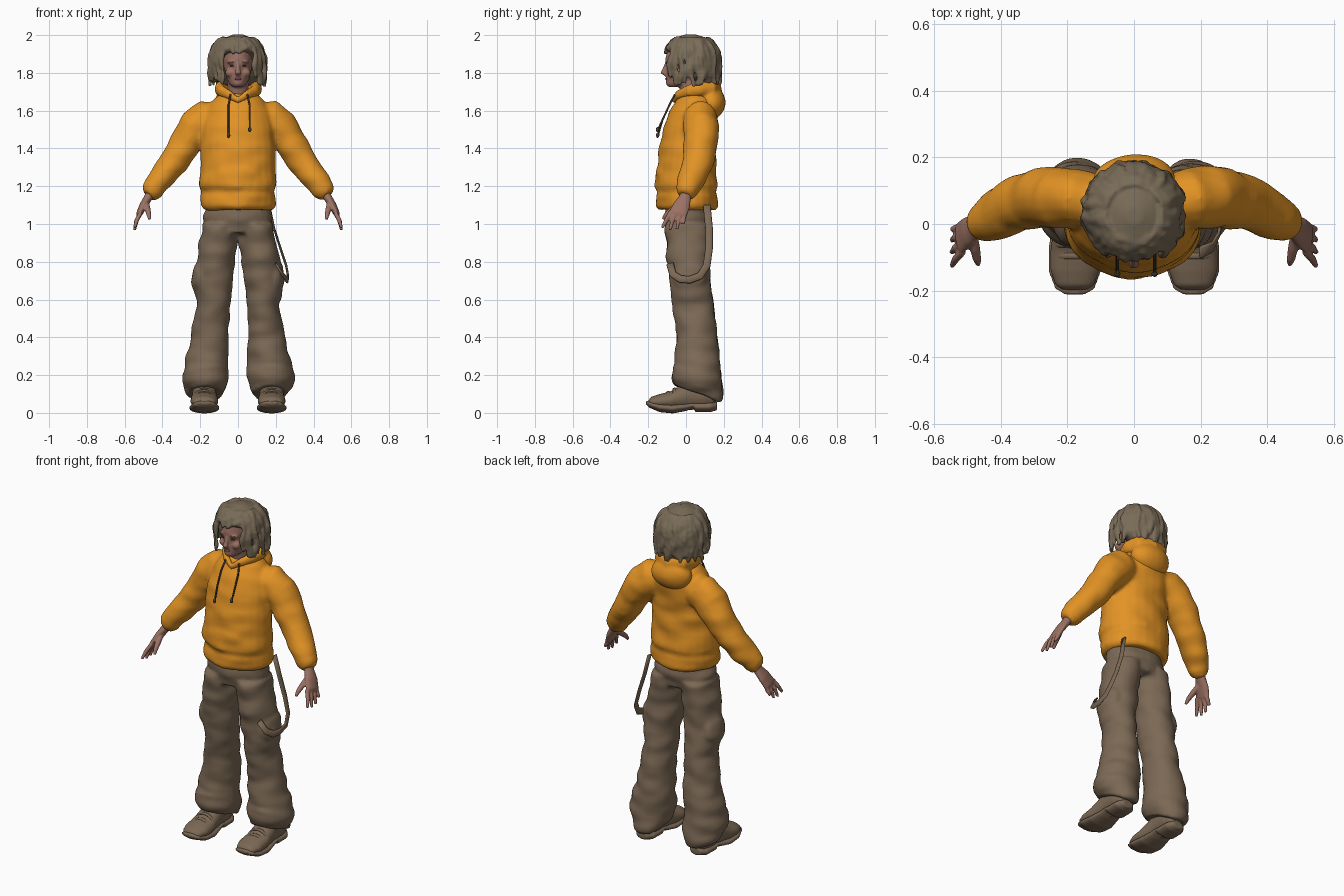
import bpy, bmesh, math, random
from mathutils import Vector, Matrix, noise

random.seed(4)
if "Cube" in bpy.data.objects:
    bpy.data.objects.remove(bpy.data.objects["Cube"])


def material(name, color):
    mat = bpy.data.materials.new(name)
    mat.use_nodes = True
    mat.diffuse_color = (*color, 1)
    shader = mat.node_tree.nodes["Principled BSDF"]
    shader.inputs["Base Color"].default_value = (*color, 1)
    shader.inputs["Roughness"].default_value = .9
    return mat


orange = material("orange_fleece", (.76, .29, .018))
brown = material("brown_canvas", (.2, .14, .09))
hair_brown = material("hair_brown", (.19, .147, .095))
skin = material("skin", (.33, .165, .125))
lip = material("lip_red", (.22, .09, .075))
dark = material("dark_cord", (.06, .045, .03))


def loft(bm, rings, sides=24, closed=False):
    """Skin a list of (centre, u axis, v axis) ellipses."""
    loops = []
    for c, u, v in rings:
        turn = [2 * math.pi * i / sides for i in range(sides)]
        loops.append([bm.verts.new(c + u * math.cos(a) + v * math.sin(a)) for a in turn])
    pairs = list(zip(loops, loops[1:]))
    if closed:
        pairs.append((loops[-1], loops[0]))
    else:
        bm.faces.new(loops[0])
        bm.faces.new(loops[-1])
    for a, b in pairs:
        for i in range(sides):
            j = (i + 1) % sides
            bm.faces.new((a[i], a[j], b[j], b[i]))


def stack(bm, rows, slope=0):
    """Horizontal rings: z, x range, y range; slope tips the lowest rings."""
    rings = []
    for z, x0, x1, y0, y1 in rows:
        tip = slope if z < .25 else 0
        ry = (y1 - y0) / 2
        rings.append((Vector(((x0 + x1) / 2, (y0 + y1) / 2, z)),
                      Vector(((x1 - x0) / 2, 0, 0)), Vector((0, ry, -tip * ry))))
    loft(bm, rings)


def tube(bm, path, radii, ref=(0, 1, 0), sides=16, closed=False):
    """Rings across a path; radii are (across ref, along ref)."""
    pts = [Vector(p) for p in path]
    n, rings = len(pts), []
    for i, p in enumerate(pts):
        nxt = pts[(i + 1) % n] if closed else pts[min(i + 1, n - 1)]
        prev = pts[i - 1] if closed else pts[max(i - 1, 0)]
        t = (nxt - prev).normalized()
        u = t.cross(Vector(ref)).normalized()
        a, b = radii[i]
        rings.append((p, u * a, u.cross(t) * b))
    loft(bm, rings, sides, closed)


def blob(bm, centre, size):
    m = Matrix.Translation(centre) @ Matrix.Diagonal((*size, 1))
    bmesh.ops.create_uvsphere(bm, u_segments=20, v_segments=12, radius=1, matrix=m)


def mirror(bm):
    copy = bmesh.ops.duplicate(bm, geom=bm.verts[:] + bm.edges[:] + bm.faces[:])["geom"]
    verts = [g for g in copy if isinstance(g, bmesh.types.BMVert)]
    bmesh.ops.scale(bm, vec=(-1, 1, 1), verts=verts)


def finish(name, bm, mat, voxel=0, soften=3, folds=0):
    """Make the object, fuse its volumes and add cloth folds."""
    bmesh.ops.recalc_face_normals(bm, faces=bm.faces[:])
    mesh = bpy.data.meshes.new(name)
    bm.to_mesh(mesh)
    bm.free()
    obj = bpy.data.objects.new(name, mesh)
    bpy.context.collection.objects.link(obj)
    if voxel:
        fuse = obj.modifiers.new("fuse", 'REMESH')
        fuse.mode, fuse.voxel_size = 'VOXEL', voxel
        smooth = obj.modifiers.new("soften", 'SMOOTH')
        smooth.factor, smooth.iterations = .5, soften
        deps = bpy.context.evaluated_depsgraph_get()
        obj.data = bpy.data.meshes.new_from_object(obj.evaluated_get(deps))
        obj.modifiers.clear()
        normals = [v.normal.copy() for v in obj.data.vertices]
        for v, nrm in zip(obj.data.vertices, normals):
            v.co += nrm * folds * noise.noise(Vector((v.co.x * 8, v.co.y * 8, v.co.z * 14)))
    obj.data.materials.clear()
    obj.data.materials.append(mat)
    for f in obj.data.polygons:
        f.use_smooth = True
    return obj


# Hoodie: sleeves with bunched cuffs, then the body and pouch pocket
bm = bmesh.new()
tube(bm, [(.1, .06, 1.55), (.17, .075, 1.55), (.22, .08, 1.51), (.27, .08, 1.44), (.335, .065, 1.335),
          (.4, .035, 1.25), (.435, .015, 1.21), (.455, .005, 1.175), (.475, -.005, 1.15)],
     [(.09, .08), (.107, .09), (.1, .095), (.085, .092), (.077, .085),
      (.07, .077), (.066, .068), (.06, .06), (.038, .042)])
mirror(bm)
stack(bm, [(z, -w, w, f, b) for z, w, f, b in [
    (1.075, .18, -.14, .155), (1.095, .2, -.16, .172), (1.15, .199, -.158, .17), (1.17, .193, -.152, .163),
    (1.2, .207, -.168, .172), (1.3, .2, -.152, .158), (1.42, .197, -.14, .153), (1.52, .19, -.118, .163),
    (1.6, .17, -.086, .17), (1.66, .13, -.055, .16), (1.69, .09, -.04, .14)]])
blob(bm, (0, -.105, 1.26), (.13, .057, .08))
finish("hoodie", bm, orange, .011, 5, .009)

# Hood: rolled collar with the bag hanging behind
bm = bmesh.new()
side = [(.05, -.04, 1.685), (.088, .01, 1.705), (.098, .07, 1.715), (.075, .13, 1.72)]
fat = [(.018, .025), (.022, .032), (.028, .04), (.036, .045)]
tube(bm, [(0, -.062, 1.655)] + side + [(0, .155, 1.71)] + [(-x, y, z) for x, y, z in side[::-1]],
     [(.016, .02)] + fat + [(.036, .045)] + fat[::-1], (0, 0, 1), closed=True)
blob(bm, (0, .135, 1.645), (.125, .073, .088))
finish("hood", bm, orange, .009, 4, .005)

# Drawstrings with knotted ends
for name, x, low in (("right_drawstring", -.05, 1.47), ("left_drawstring", .062, 1.5)):
    bm = bmesh.new()
    tube(bm, [(x * .8, -.06, 1.685), (x, -.088, 1.63), (x, -.125, 1.55), (x, -.148, low)],
         [(.005, .005)] * 4, (1, 0, 0), 8)
    blob(bm, (x, -.15, low), (.009, .009, .014))
    finish(name, bm, dark)

# Trousers: flared legs with cargo pockets, then the hips
bm = bmesh.new()
stack(bm, [(1, .004, .188, -.112, .132), (.92, .006, .203, -.108, .128), (.8, .016, .223, -.1, .123),
           (.66, .035, .235, -.08, .133), (.58, .042, .22, -.072, .145), (.4, .05, .247, -.05, .166),
           (.26, .05, .287, -.058, .183), (.2, .048, .297, -.072, .192), (.14, .058, .288, -.076, .194),
           (.1, .075, .265, -.065, .185)], .34)
blob(bm, (.2, .02, .72), (.045, .09, .085))
mirror(bm)
stack(bm, [(1.12, -.165, .165, -.11, .12), (1.03, -.183, .183, -.113, .133), (.95, -.16, .16, -.1, .12)])
finish("trousers", bm, brown, .011, 4, .012)

# Loose strap looping from the back of the waist to the thigh
bm = bmesh.new()
tube(bm, [(.165, .11, 1.1), (.19, .122, .98), (.225, .122, .87), (.255, .11, .78), (.265, .075, .725),
          (.263, .02, .705), (.255, -.03, .708), (.235, -.07, .735), (.2, -.085, .79)],
     [(.02, .006)] * 9, (1, 0, 0), 8)
finish("hanging_strap", bm, brown)

# Shoes: rounded uppers, treaded soles and instep straps
def along_y(bm, rows, x=.178):
    loft(bm, [(Vector((x, y, (lo + hi) / 2)), Vector((w, 0, 0)), Vector((0, 0, (hi - lo) / 2)))
              for y, w, lo, hi in rows])


bm = bmesh.new()
along_y(bm, [(-.2, .035, .04, .065), (-.185, .058, .03, .085), (-.14, .074, .02, .1), (-.08, .074, .015, .115),
             (-.04, .068, .015, .14), (.02, .064, .015, .18), (.1, .063, .02, .17), (.14, .05, .025, .15),
             (.16, .025, .04, .13)])
mirror(bm)
finish("shoe_uppers", bm, brown, .007, 3)
bm = bmesh.new()
along_y(bm, [(-.212, .03, .045, .063), (-.195, .06, .028, .065), (-.14, .08, .004, .056), (-.07, .08, -.003, .05),
             (0, .066, .01, .055), (.04, .062, .025, .06), (.05, .064, .004, .06), (.13, .062, .004, .062),
             (.165, .035, .015, .06)])
mirror(bm)
finish("shoe_soles", bm, brown, .007, 1)
bm = bmesh.new()
for y, z, w in ((-.095, .105, .066), (-.06, .123, .062)):
    arc = [math.pi * k / 8 for k in range(9)]
    tube(bm, [(.178 + w * math.cos(a), y, z - .05 + .055 * math.sin(a)) for a in arc],
         [(.006, .011)] * 9, sides=8)
mirror(bm)
finish("shoe_straps", bm, brown)

# Hands: palm, four fingers and thumb
bm = bmesh.new()
tube(bm, [(.455, .005, 1.18), (.475, -.005, 1.14), (.5, -.022, 1.1), (.522, -.042, 1.055), (.528, -.045, 1.04)],
     [(.026, .03), (.023, .032), (.021, .045), (.017, .049), (.01, .042)])
for base, tip, low in ((-.082, -.127, .98), (-.058, -.085, .968), (-.033, -.048, .972), (-.01, -.016, 1)):
    tube(bm, [(.515, base, 1.06), (.536, (base + tip) / 2, 1.02), (.548, tip, low)],
         [(.012, .013), (.012, .012), (.008, .008)], sides=10)
tube(bm, [(.485, -.03, 1.11), (.478, -.075, 1.075), (.472, -.105, 1.05), (.468, -.122, 1.025)],
     [(.015, .015), (.016, .016), (.013, .013), (.008, .008)], (1, 0, 0), 10)
mirror(bm)
finish("hands", bm, skin, .005, 2)

# Head: skull and jaw, neck, nose, cheeks and brow ridge
bm = bmesh.new()
for s in (-1, 1):
    blob(bm, (s * .04, -.07, 1.8), (.028, .03, .025))
    blob(bm, (s * .03, -.085, 1.856), (.028, .024, .011))
stack(bm, [(z, -w, w, f, b) for z, w, f, b in [
    (1.725, .025, -.092, -.03), (1.74, .045, -.106, .04), (1.775, .063, -.106, .09), (1.82, .073, -.104, .11),
    (1.87, .078, -.11, .12), (1.92, .075, -.1, .12), (1.96, .05, -.07, .09)]])
tube(bm, [(0, .04, 1.6), (0, .025, 1.7), (0, .01, 1.78)], [(.06, .06), (.055, .055), (.055, .055)])
tube(bm, [(0, -.1, 1.855), (0, -.113, 1.82), (0, -.122, 1.803), (0, -.105, 1.79)],
     [(.01, .009), (.012, .011), (.014, .016), (.01, .014)], (1, 0, 0))
finish("head", bm, skin, .006, 3)

# Face details
bm = bmesh.new()
blob(bm, (0, -.104, 1.768), (.02, .006, .006))
finish("lips", bm, lip)
bm = bmesh.new()
blob(bm, (.031, -.096, 1.837), (.012, .006, .004))
mirror(bm)
finish("eyes", bm, dark)
bm = bmesh.new()
blob(bm, (.034, -.1, 1.858), (.018, .009, .004))
mirror(bm)
finish("eyebrows", bm, hair_brown)

# Hair: full cap with twisted locks falling from the crown
bm = bmesh.new()
stack(bm, [(z, -w, w, f, b) for z, w, f, b in [
    (1.735, .09, .06, .16), (1.78, .135, .01, .175), (1.84, .147, -.02, .182), (1.89, .144, -.055, .18),
    (1.92, .137, -.11, .172), (1.96, .108, -.095, .145), (1.99, .06, -.05, .1), (2.004, .025, 0, .05)]])
count = 46
for i in range(count):
    a = 2 * math.pi * i / count - math.pi + random.uniform(-.06, .06)
    low = random.uniform(1.895, 1.925) if abs(a) < .62 else random.uniform(1.725, 1.78)
    spread = random.uniform(.138, .152)
    path, radii = [], []
    for k in range(9):
        z = 1.982 - (1.982 - low) * (k / 8) ** 1.3
        rise = max(0, z - 1.85) / .145
        r = spread * (1 - rise * rise) ** .35
        b = a + .05 * math.sin(k * 1.3 + i)
        path.append((r * math.sin(b), .032 - r * 1.02 * math.cos(b), z))
        thick = .013 + .003 * math.sin(k * 2 + i) - (.005 if k == 8 else 0)
        radii.append((thick, thick))
    tube(bm, path, radii, (math.cos(a), math.sin(a), 0), 8)
finish("hair", bm, hair_brown, .007, 2, .004)
